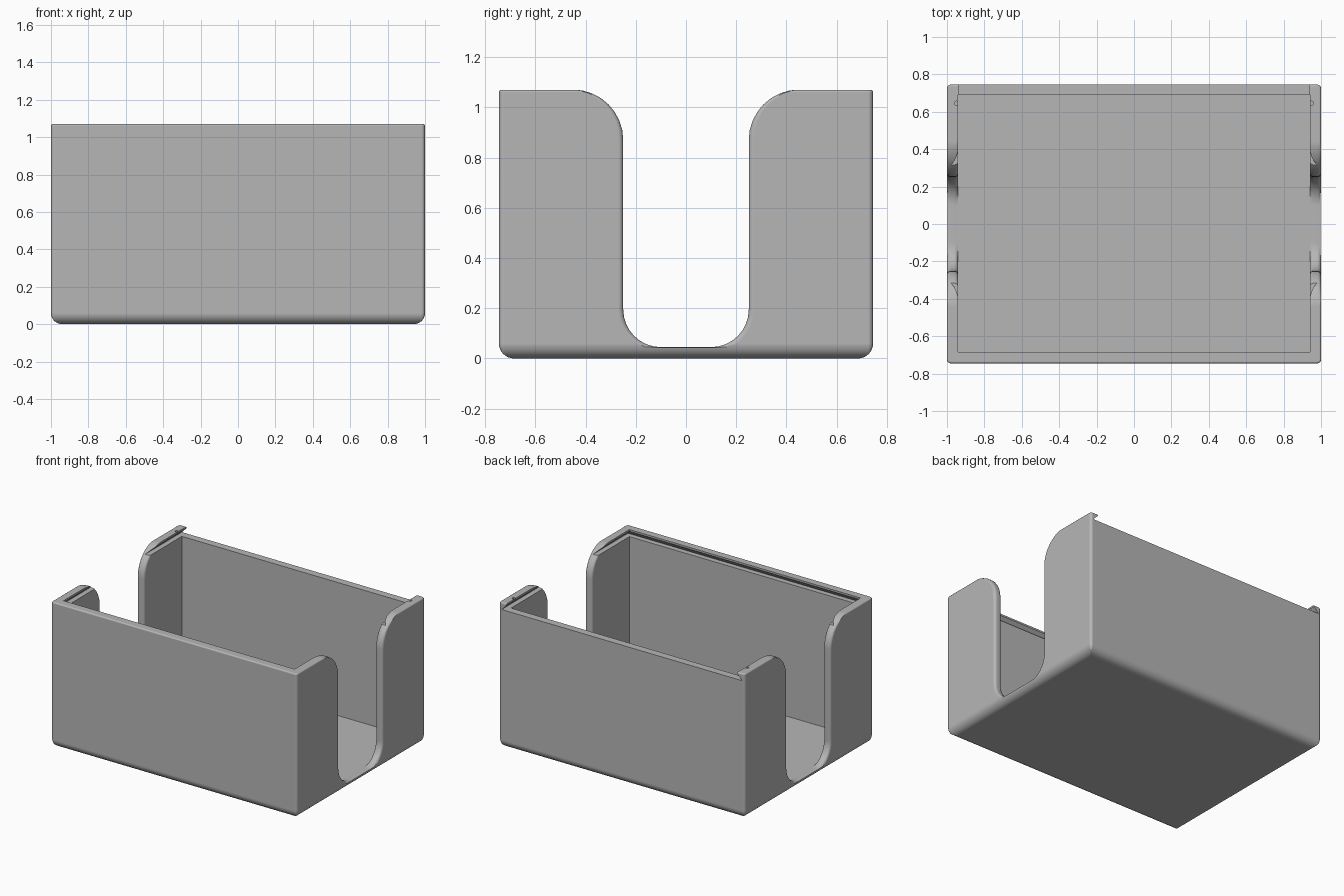
import bpy
import bmesh
from math import sin, cos, pi

cube = bpy.data.objects.get("Cube")
if cube:
    bpy.data.objects.remove(cube, do_unlink=True)

HX, HY, TOP = 1.0, 0.745, 1.07     # outer half sizes and height
IN_X, FLOOR = 0.94, 0.04           # inner half width and floor level
QUARTER = [i * pi / 16 for i in range(9)]

grey = bpy.data.materials.new("plain_grey")
grey.use_nodes = True
grey.diffuse_color = (0.47, 0.47, 0.47, 1)
grey.node_tree.nodes["Principled BSDF"].inputs["Base Color"].default_value = grey.diffuse_color


def loft(name, rings):
    """Closed solid through rings of equal point count."""
    bm = bmesh.new()
    loops = [[bm.verts.new(p) for p in ring] for ring in rings]
    for a, b in zip(loops, loops[1:]):
        for i in range(len(a)):
            j = (i + 1) % len(a)
            bm.faces.new((a[i], a[j], b[j], b[i]))
    bm.faces.new(loops[0])
    bm.faces.new(loops[-1])
    bmesh.ops.recalc_face_normals(bm, faces=bm.faces)
    mesh = bpy.data.meshes.new(name)
    bm.to_mesh(mesh)
    bm.free()
    mesh.materials.append(grey)
    obj = bpy.data.objects.new(name, mesh)
    bpy.context.collection.objects.link(obj)
    return obj


def rounded_rect(inset, z):
    r = max(0.02 - inset, 0.002)
    x, y = HX - inset - r, HY - inset - r
    corners = [(x, y, 0), (-x, y, pi / 2), (-x, -y, pi), (x, -y, 3 * pi / 2)]
    return [(cx + r * cos(s + a), cy + r * sin(s + a), z)
            for cx, cy, s in corners for a in QUARTER[::2]]


def rect(x, y0, y1, z):
    return [(-x, y0, z), (x, y0, z), (x, y1, z), (-x, y1, z)]


def notch_profile(x, off):
    """U-shaped side opening: flared at the mouth, rounded at the foot."""
    rf = 0.15 + off
    half = [(0.10 + rf * sin(a), 0.195 - rf * cos(a)) for a in QUARTER]
    half += [(0.451 + off - 0.201 * cos(a), 0.87 + 0.201 * sin(a)) for a in QUARTER]
    half.append((0.451 + off, TOP + 0.1))
    half = [(y, max(z, FLOOR + 0.004)) for y, z in half]
    pts = half + [(-y, z) for y, z in reversed(half)]
    return [(x, y, z) for y, z in pts]


# Outer block with a rounded bottom and slightly eased top rim
R, E = 0.06, 0.01
rings = [rounded_rect(R * (1 - sin(a)), R * (1 - cos(a))) for a in QUARTER]
rings += [rounded_rect(E * (1 - cos(a)), TOP - E + E * sin(a)) for a in QUARTER[::2]]
box = loft("box_body", rings)

# Cavity, and the undercut lid channel that is open at the back
cutters = [
    loft("cavity_cutter", [rect(IN_X, -0.685, 0.69, FLOOR), rect(IN_X, -0.685, 0.69, 1.3)]),
    loft("lid_channel_cutter", [rect(0.978, -0.723, 0.9, 1.018),
                                rect(IN_X - 0.001, -0.684, 0.9, 1.058),
                                rect(IN_X - 0.001, -0.684, 0.9, 1.3)]),
]

# Side openings with rounded edges, and small lid catches near the back
F = 0.02
for side, label in ((1, "left"), (-1, "right")):
    sections = [(0.92, F)]
    sections += [(IN_X + F * (1 - cos(a)), F * (1 - sin(a))) for a in QUARTER[::2]]
    sections += [(HX - F + F * sin(a), F * (1 - cos(a))) for a in QUARTER[::2]]
    sections.append((1.05, F))
    cutters.append(loft(label + "_opening_cutter",
                        [notch_profile(side * x, off) for x, off in sections]))
    circle = [(side * 0.949 + 0.012 * cos(k * pi / 6), 0.645 + 0.012 * sin(k * pi / 6))
              for k in range(12)]
    cutters.append(loft(label + "_catch_cutter",
                        [[(x, y, z) for x, y in circle] for z in (1.03, 1.2)]))

bpy.ops.object.select_all(action='DESELECT')
box.select_set(True)
bpy.context.view_layer.objects.active = box
for cutter in cutters:
    cutter.hide_render = True
    mod = box.modifiers.new(cutter.name, 'BOOLEAN')
    mod.operation = 'DIFFERENCE'
    mod.solver = 'EXACT'
    mod.object = cutter
    bpy.ops.object.modifier_apply(modifier=mod.name)
    bpy.data.objects.remove(cutter, do_unlink=True)

# Smooth fillets, crisp corners, flat walls
bpy.ops.object.shade_smooth_by_angle(angle=pi / 6)
weighted = box.modifiers.new("flat_walls", 'WEIGHTED_NORMAL')
weighted.keep_sharp = True
